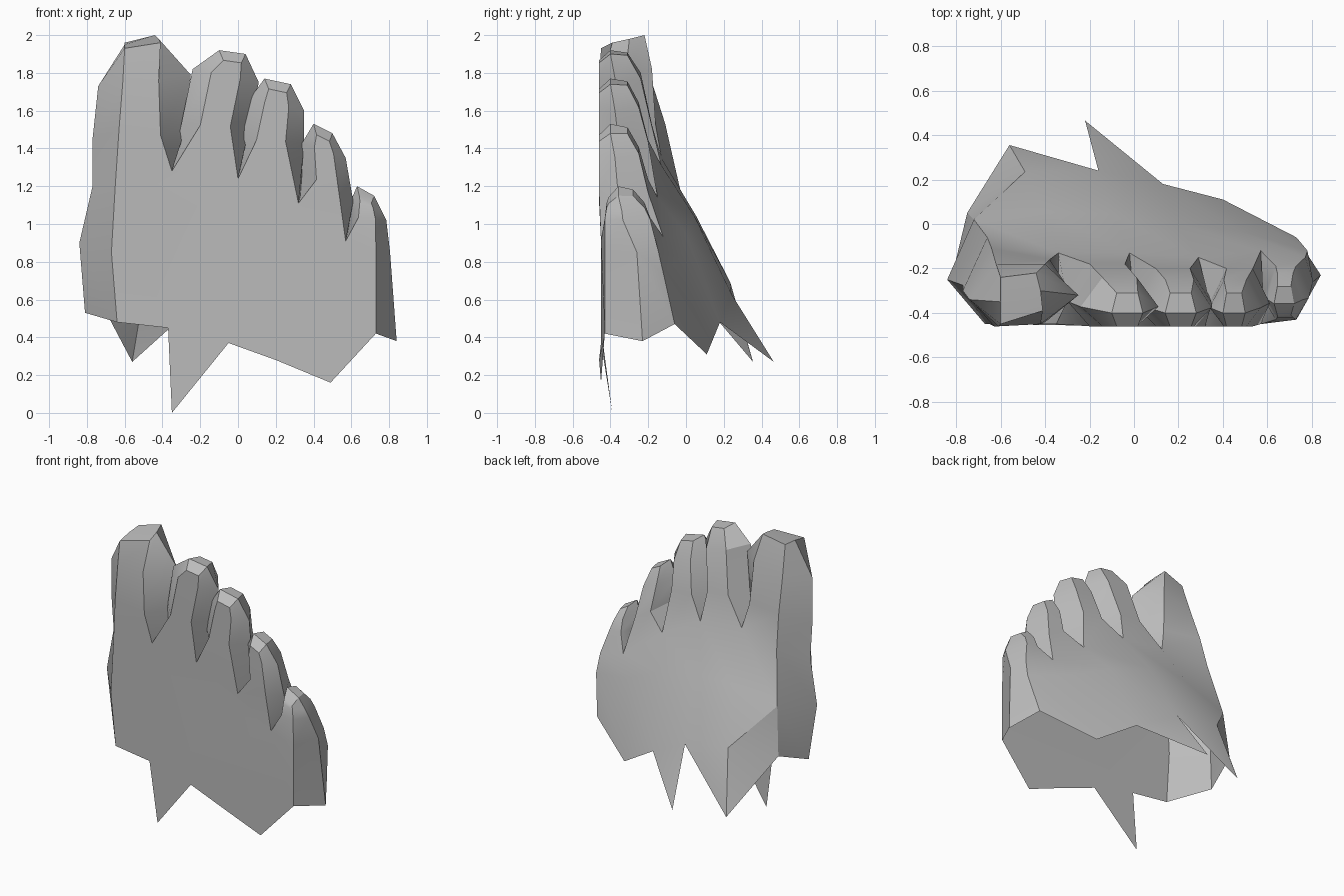
import bpy, bmesh, math
from mathutils import Vector

default_cube = bpy.data.objects.get("Cube")
if default_cube:
    bpy.data.objects.remove(default_cube, do_unlink=True)

bm = bmesh.new()


def face(*points):
    """One face of the shell; shared corners are welded at the end."""
    return bm.faces.new([bm.verts.new(Vector(p)) for p in points])


def strip(lower, upper, closed=False):
    """Quads between two rows with the same number of points."""
    count = len(lower)
    for i in range(count if closed else count - 1):
        j = (i + 1) % count
        face(lower[i], lower[j], upper[j], upper[i])


def toe_ring(x0, x1, z0, z1, front, back, drop=0.0, inset=0.28):
    """Six-sided toe section, tilted from z0 on one side to z1 on the other."""
    side = front * 0.6 + back * 0.4

    def point(t, y, lower):
        return (x0 + (x1 - x0) * t, y, z0 + (z1 - z0) * t - lower)

    return [point(inset, front, drop), point(1 - inset, front, drop),
            point(1, side, 0), point(1 - inset, back, drop * 0.2),
            point(inset, back, drop * 0.2), point(0, side, 0)]


def toe(*rings):
    """Loft a toe through its sections and close the tip."""
    for lower, upper in zip(rings, rings[1:]):
        strip(lower, upper, closed=True)
    tip = rings[-1]
    face(tip[0], tip[1], tip[2], tip[5])
    face(tip[5], tip[2], tip[3], tip[4])


# Clefts between the toes: sole corner, saddle and instep corner
cleft_front = [(-.35, -.45, 1.28), (0, -.46, 1.24), (.32, -.46, 1.11), (.57, -.45, .91)]
cleft_back = [(-.34, -.13, 1.35), (-.02, -.13, 1.31), (.29, -.15, 1.14), (.57, -.12, .93)]
cleft_mid = [(f[0] + .01, -.3, f[2] + .04) for f in cleft_front]

# Columns along the two side edges of the foot
inner_front = [(-.64, -.44, .48), (-.67, -.45, .85), (-.65, -.45, 1.2)]
inner_side = [(-.81, -.2, .53), (-.84, -.25, .9), (-.77, -.275, 1.2)]
inner_back = [(-.75, .05, .63), (-.72, .02, .96), (-.66, -.06, 1.31)]
outer_front = [(.73, -.43, .42), (.73, -.43, .85)]
outer_side = [(.84, -.23, .38), (.805, -.26, .85)]
outer_back = [(.73, -.06, .47), (.78, -.12, .74), (.77, -.15, .87)]

# Big toe
big_base = [inner_front[-1], cleft_front[0], cleft_mid[0],
            cleft_back[0], inner_back[-1], inner_side[-1]]
big_mid = [(-.63, -.46, 1.5), (-.41, -.45, 1.47), (-.28, -.31, 1.5),
           (-.38, -.16, 1.52), (-.64, -.11, 1.53), (-.77, -.3, 1.45)]
big_shoulder = [(-.61, -.46, 1.75), (-.42, -.45, 1.76), (-.25, -.32, 1.79),
                (-.4, -.18, 1.82), (-.62, -.18, 1.75), (-.74, -.34, 1.73)]
big_tip = [(-.6, -.45, 1.93), (-.41, -.39, 1.96), (-.42, -.3, 1.98),
           (-.44, -.22, 2.0), (-.6, -.24, 1.96), (-.6, -.35, 1.95)]
toe(big_base, big_mid, big_shoulder, big_tip)

# Smaller toes: middle, shoulder and tip sections
small_toes = [
    [(-.3, .06, 1.53, 1.51, -.46, -.18), (-.24, .11, 1.82, 1.75, -.46, -.24),
     (-.1, .04, 1.92, 1.9, -.46, -.31)],
    [(.0, .35, 1.45, 1.43, -.46, -.2), (.06, .35, 1.66, 1.6, -.46, -.25),
     (.14, .28, 1.77, 1.74, -.46, -.31)],
    [(.34, .61, 1.28, 1.12, -.46, -.2), (.34, .57, 1.43, 1.35, -.46, -.25),
     (.4, .5, 1.53, 1.48, -.46, -.31)],
    [(.58, .785, 1.04, 1.02, -.43, -.19), (.6, .76, 1.13, 1.07, -.42, -.22),
     (.63, .72, 1.2, 1.15, -.41, -.28)],
]
for i, (mid, shoulder, tip) in enumerate(small_toes):
    if i < 3:
        base = [cleft_front[i], cleft_front[i + 1], cleft_mid[i + 1],
                cleft_back[i + 1], cleft_back[i], cleft_mid[i]]
    else:
        base = [cleft_front[i], outer_front[-1], outer_side[-1],
                outer_back[-1], cleft_back[i], cleft_mid[i]]
    toe(base, toe_ring(*mid), toe_ring(*shoulder), toe_ring(*tip, drop=.05, inset=.16))

# Sole with its torn lower edge
torn_sole = [(-.37, -.45, .45), (-.35, -.39, .0), (-.05, -.45, .37),
             (.2, -.46, .28), (.49, -.45, .16)]
face(*torn_sole, *outer_front, *reversed(cleft_front), *reversed(inner_front))

# Instep: upper band, then the torn lower edge
mid_row = [inner_back[1], (-.4, .055, 1.04), (-.1, .045, 1.04),
           (.2, .0, .95), (.47, -.03, .82), outer_back[1]]
strip(mid_row, [inner_back[2], *cleft_back, outer_back[2]])
fold, left_spike, notch = (-.49, .235, .69), (-.56, .355, .27), (-.16, .24, .63)
long_spike, dip, low = (-.22, .465, .27), (.13, .18, .48), (.4, .11, .31)
face(inner_back[0], fold, inner_back[1])
face(inner_back[0], left_spike, fold)
face(inner_back[1], fold, mid_row[1])
face(fold, notch, mid_row[2], mid_row[1])
face(fold, left_spike, notch)
face(notch, dip, mid_row[3], mid_row[2])
face(notch, long_spike, dip)
strip([dip, low, outer_back[0]], mid_row[3:])

# Side walls
strip(inner_front, inner_side)
strip(inner_side, inner_back)
strip(outer_front, outer_side)
face(outer_side[0], outer_back[0], outer_back[1], outer_back[2], outer_side[1])

# Weld, and turn the shell outwards
bmesh.ops.remove_doubles(bm, verts=bm.verts, dist=.0005)
bmesh.ops.recalc_face_normals(bm, faces=bm.faces)
sole = max(bm.faces, key=lambda f: f.calc_area())
if sole.normal.y > 0:
    bmesh.ops.reverse_faces(bm, faces=bm.faces)

mesh = bpy.data.meshes.new("foot_shell")
bm.to_mesh(mesh)
bm.free()
foot = bpy.data.objects.new("foot_shell", mesh)
bpy.context.collection.objects.link(foot)

# Plain grey
grey = bpy.data.materials.new("plain_grey")
grey.use_nodes = True
colour = (.5, .5, .5, 1)
grey.diffuse_color = colour
grey.node_tree.nodes["Principled BSDF"].inputs["Base Color"].default_value = colour
mesh.materials.append(grey)

bpy.ops.object.select_all(action="DESELECT")
foot.select_set(True)
bpy.context.view_layer.objects.active = foot
bpy.ops.object.shade_smooth_by_angle(angle=math.radians(30))
